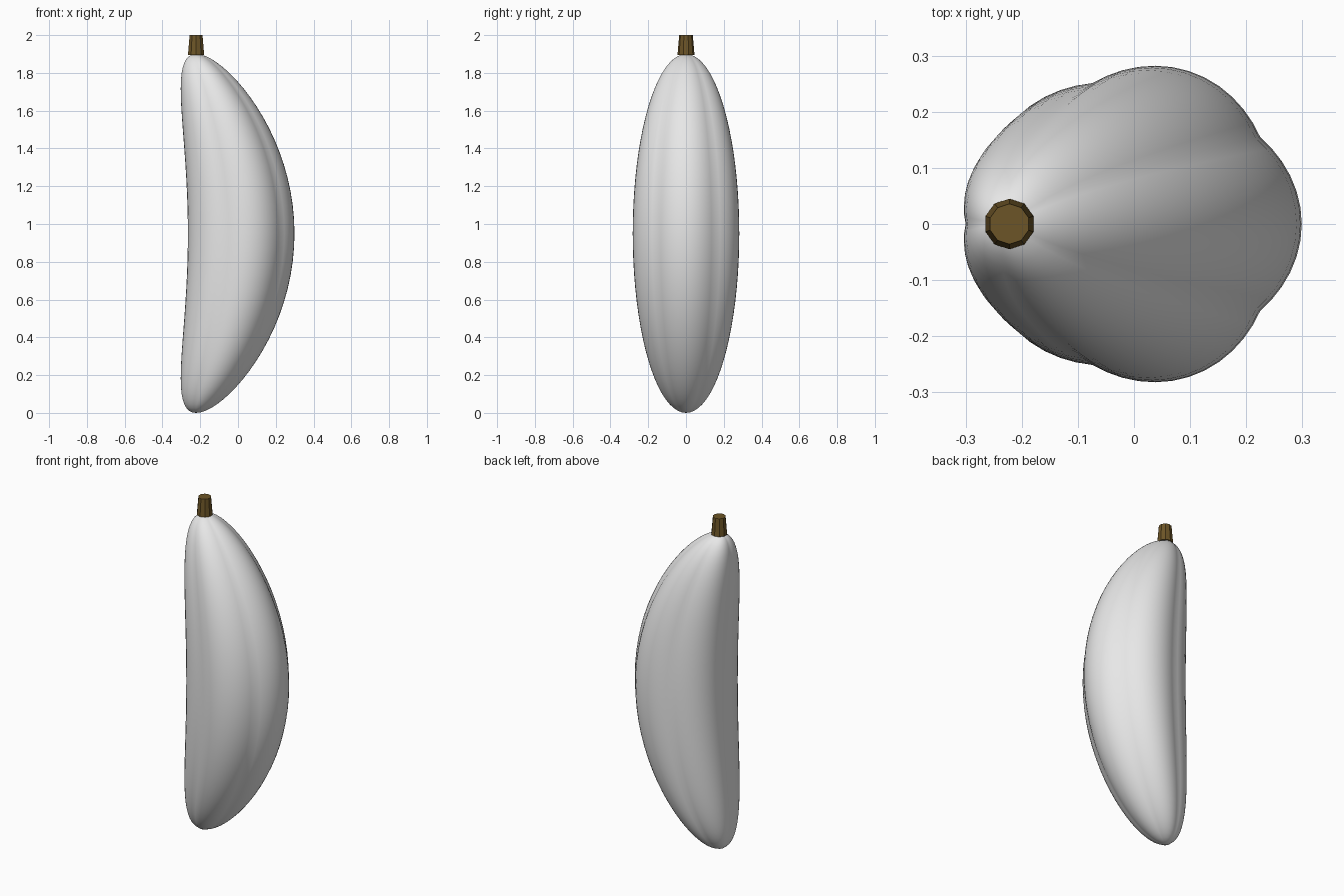
import bpy, bmesh, math
from mathutils import Matrix

if "Cube" in bpy.data.objects:
    bpy.data.objects.remove(bpy.data.objects["Cube"], do_unlink=True)

HALF = 0.95          # half length of the fruit
BEND = 0.23          # how far the tips curve to the right side
MID_X = 0.008


def material(name, rgb):
    m = bpy.data.materials.new(name)
    m.use_nodes = True
    m.diffuse_color = (*rgb, 1)
    m.node_tree.nodes["Principled BSDF"].inputs["Base Color"].default_value = (*rgb, 1)
    return m


def make_object(name, bm, mat, smooth):
    mesh = bpy.data.meshes.new(name)
    bm.to_mesh(mesh)
    bm.free()
    mesh.materials.append(mat)
    for p in mesh.polygons:
        p.use_smooth = smooth
    obj = bpy.data.objects.new(name, mesh)
    bpy.context.collection.objects.link(obj)
    return obj


skin = material("pale grey skin", (0.8, 0.8, 0.8))
bark = material("brown stem", (0.15, 0.09, 0.02))

# Fruit body: a long ellipsoid with five soft ridges, bent into a parabola
bm = bmesh.new()
bmesh.ops.create_uvsphere(bm, u_segments=60, v_segments=40, radius=1)
for v in bm.verts:
    x, y, t = v.co
    ridge = abs(math.cos(2.5 * math.atan2(y, x)))
    r = 0.268 + 0.023 * ridge
    v.co = (MID_X + x * r - BEND * t * t, y * r * 0.985, HALF * (1 + t))
make_object("fruit_body", bm, skin, True)

# Stem: short tapered ten-sided stub on the upper tip
bm = bmesh.new()
bmesh.ops.create_cone(bm, cap_ends=True, segments=10, radius1=0.045, radius2=0.036,
                      depth=0.105,
                      matrix=Matrix.Translation((MID_X - BEND, 0, 1.9475)))
make_object("stem", bm, bark, False)
